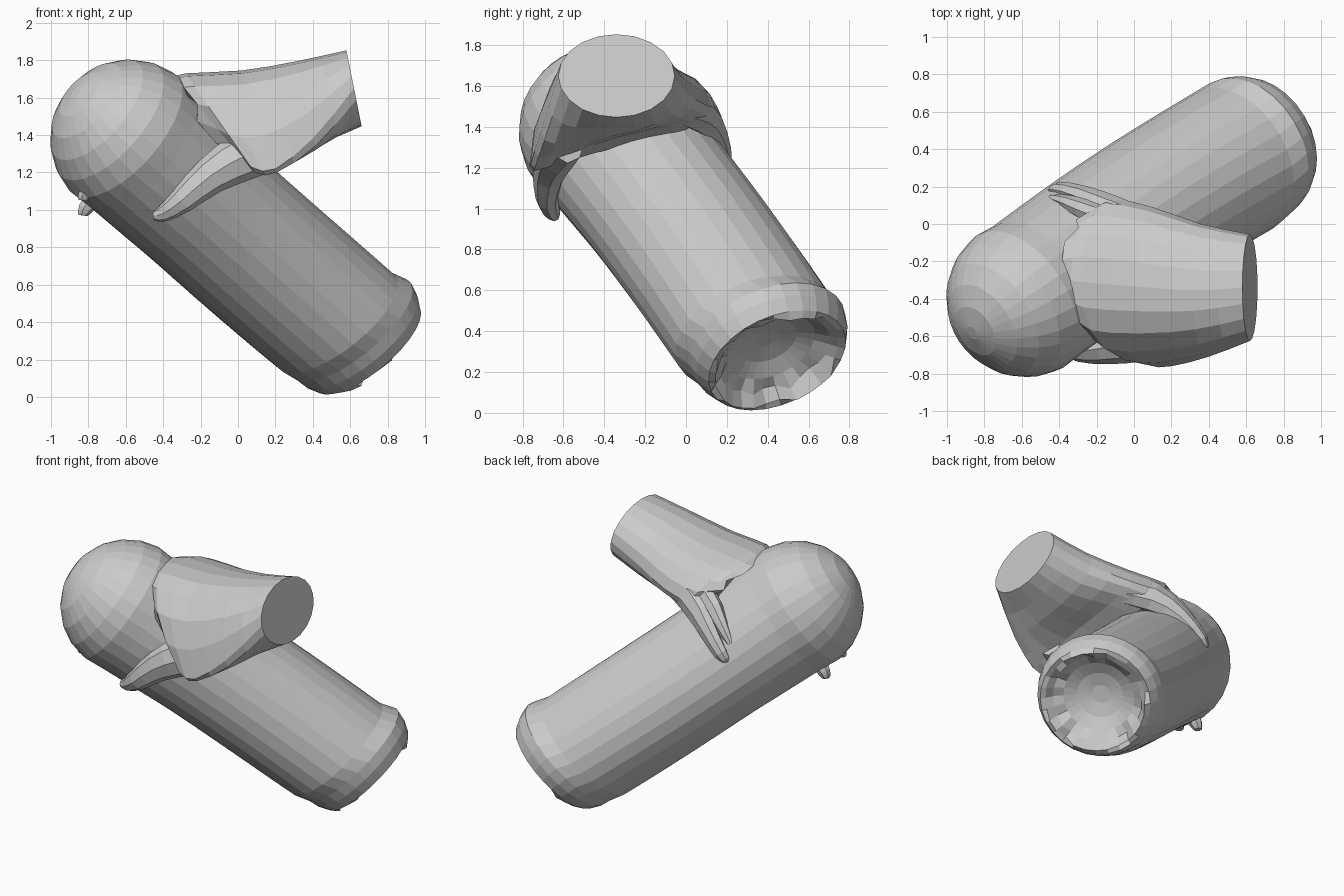
import bpy, bmesh, math, random
from mathutils import Vector

if "Cube" in bpy.data.objects:
    bpy.data.objects.remove(bpy.data.objects["Cube"])

random.seed(4)


def loft(name, rings):
    """Skin a list of equally sized point rings with flat faces, capped at both ends."""
    bm = bmesh.new()
    rows = [[bm.verts.new(p) for p in ring] for ring in rings]
    n = len(rows[0])
    for a, b in zip(rows, rows[1:]):
        for i in range(n):
            j = (i + 1) % n
            bm.faces.new((a[i], a[j], b[j], b[i]))
    bm.faces.new(rows[0][::-1])
    bm.faces.new(rows[-1])
    bmesh.ops.recalc_face_normals(bm, faces=bm.faces)
    me = bpy.data.meshes.new(name)
    bm.to_mesh(me)
    bm.free()
    ob = bpy.data.objects.new(name, me)
    bpy.context.collection.objects.link(ob)
    return ob


def smooth_path(keys, steps):
    """Catmull-Rom resampling of tuples of numbers."""
    k = [Vector(p) for p in keys]
    k = [2 * k[0] - k[1]] + k + [2 * k[-1] - k[-2]]
    out = []
    for a, b, c, d in zip(k, k[1:], k[2:], k[3:]):
        for s in range(steps):
            t = s / steps
            out.append(0.5 * (2 * b + (c - a) * t + (2 * a - 5 * b + 4 * c - d) * t * t
                              + (3 * b - a - 3 * c + d) * t ** 3))
    return out + [k[-2]]


def circle(centre, axis, ru, rv, n, up):
    u = axis.cross(up).normalized()
    v = u.cross(axis).normalized()
    return [centre + u * ru * math.cos(2 * math.pi * i / n)
            + v * rv * math.sin(2 * math.pi * i / n) for i in range(n)]


# Trunk: domed top, slightly oval body, lower end tilted down and hollowed into a bowl
Z = Vector((0, 0, 1))
top = Vector((-0.58, -0.395, 1.38))
end = Vector((0.70, 0.45, 0.25))
axis = (end - top).normalized()
length = (end - top).length
end_axis = Vector((0.6, 0.35, -0.72)).normalized()
rings = []
for deg in (5, 20, 36, 52, 68, 84):
    a = math.radians(deg)
    r = 0.425 * math.sin(a)
    rings.append(circle(top - axis * 0.425 * math.cos(a), axis, r, r, 28, Z))
side = axis.cross(Z).normalized()
for i in range(14):
    f = i / 13
    s = 0.08 + f * (length - 0.33)
    c = top + axis * s - side * 0.02 * math.sin(math.pi * f)
    tilt = axis.lerp(end_axis, f ** 3).normalized()
    rings.append(circle(c, tilt, 0.415 + 0.005 * f, 0.415 - 0.02 * min(1, 3 * f), 28, Z))
# rounded lip, then the ragged inner rim and bowl
lip = [(-0.15, 0.41), (-0.08, 0.395), (-0.01, 0.36), (0.01, 0.33), (-0.04, 0.29),
       (-0.10, 0.23), (-0.14, 0.15), (-0.16, 0.06)]
for k, (s, r) in enumerate(lip):
    ring = circle(end + end_axis * s, end_axis, r, r * 0.98, 28, Z)
    if k in (3, 4):
        ring = [p + end_axis * random.uniform(-0.05, 0.02) for p in ring]
    rings.append(ring)
loft("trunk", rings)

# Forearm and palm: x, y centre, z centre, y radius, top height, bottom depth, front drop, slant
keys = [(-0.22, -0.29, 1.54, 0.33, 0.16, 0.16, 0.18, -0.9),
        (-0.12, -0.31, 1.50, 0.44, 0.23, 0.16, 0.27, -0.7),
        (0.10, -0.335, 1.51, 0.425, 0.235, 0.13, 0.29, -0.35),
        (0.36, -0.355, 1.57, 0.355, 0.225, 0.19, 0.19, -0.2),
        (0.62, -0.34, 1.65, 0.285, 0.203, 0.203, 0.0, -0.2)]
rings = []
for x, yc, zc, ry, rt, rb, drop, slant in smooth_path(keys, 2):
    ring = []
    for i in range(20):
        a = 2 * math.pi * i / 20
        c, s = math.cos(a), math.sin(a)
        w = ((1 - c) / 2) ** 3 * (1 - max(0, s))
        dz = (rt if s > 0 else rb) * s - drop * w
        ring.append(Vector((x + slant * dz, yc + ry * c, zc + dz)))
    rings.append(ring)
# ragged edge where the palm meets the trunk
rings[0] = [p + Vector((random.uniform(-0.07, 0.05), 0, 0)) for p in rings[0]]
loft("forearm_and_palm", rings)


def digit(name, keys, squash=0.8, n=8):
    """Tapered finger through (x, y, z, radius) points, flattened sideways."""
    pts = smooth_path(keys, 2)
    pos = [Vector(p[:3]) for p in pts]
    rings = []
    for i, p in enumerate(pts):
        ax = (pos[min(i + 1, len(pos) - 1)] - pos[max(i - 1, 0)]).normalized()
        rings.append(circle(pos[i], ax, p[3], p[3] * squash, n, Vector((0, 1, 0))))
    return loft(name, rings)


# Thumb hanging down the front
digit("thumb", [(0.20, -0.58, 1.33, 0.11), (0.04, -0.63, 1.29, 0.13),
                (-0.15, -0.67, 1.18, 0.10), (-0.30, -0.68, 1.05, 0.07),
                (-0.40, -0.65, 0.98, 0.045), (-0.45, -0.64, 0.97, 0.025)])

# Fingers gripping the back
digit("long_finger", [(0.12, -0.04, 1.52, 0.10), (-0.10, 0.06, 1.48, 0.11),
                      (-0.27, 0.15, 1.36, 0.07), (-0.40, 0.185, 1.23, 0.05),
                      (-0.44, 0.17, 1.18, 0.025)])
digit("side_finger", [(0.05, -0.06, 1.57, 0.09), (-0.18, 0.04, 1.53, 0.08),
                      (-0.34, 0.11, 1.40, 0.055), (-0.44, 0.14, 1.29, 0.025)])

# Small fingertips poking out beneath the dome
for i, (y, z) in enumerate(((-0.54, 1.08), (-0.36, 1.0))):
    digit("fingertip_%d" % (i + 1), [(-0.74, y, z + 0.08, 0.035), (-0.80, y, z + 0.03, 0.045),
                                     (-0.825, y, z - 0.01, 0.035), (-0.83, y, z - 0.03, 0.025)], 1.0, 7)
